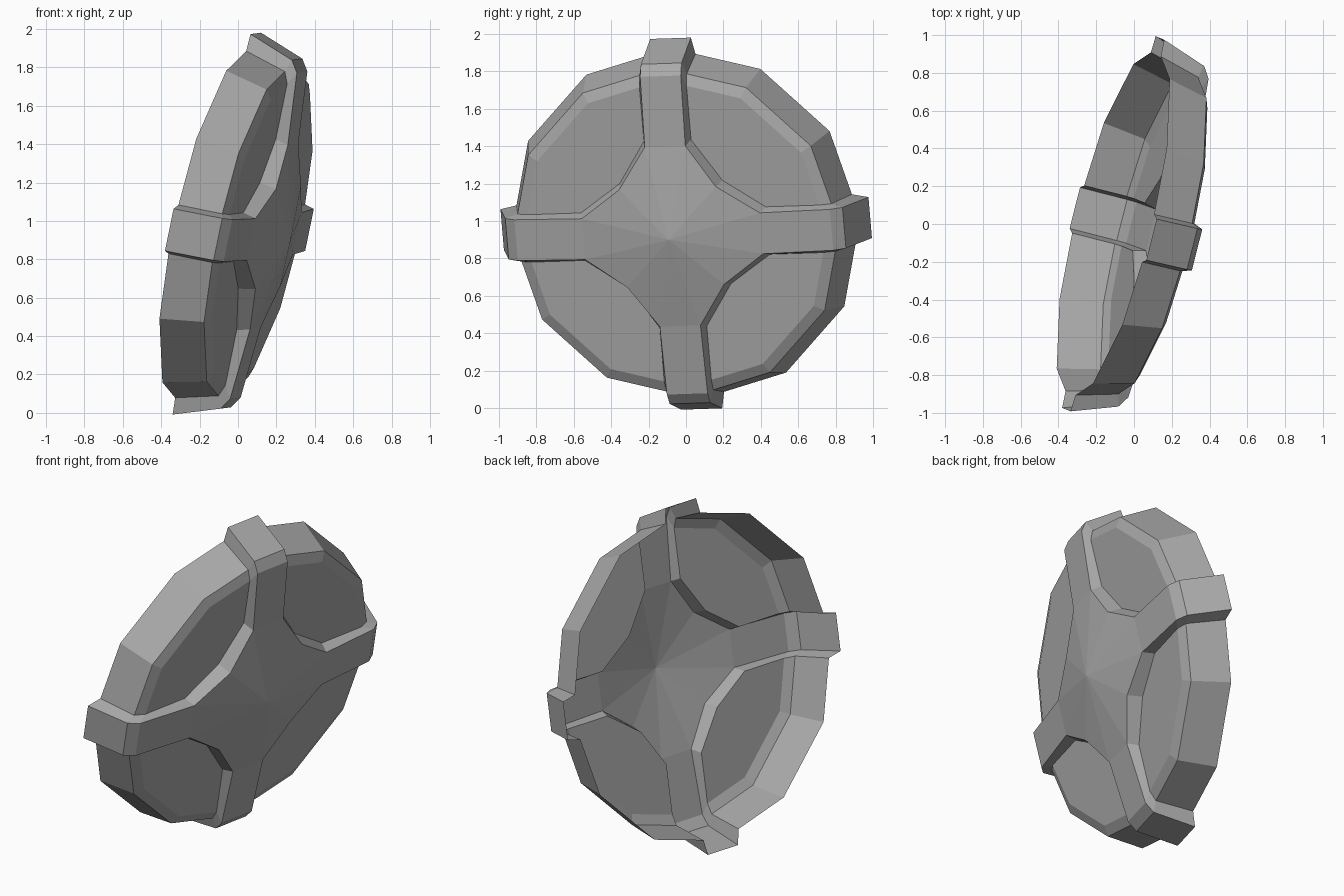
import bpy, bmesh
from math import cos, sin, radians
from mathutils import Vector, Matrix

if "Cube" in bpy.data.objects:
    bpy.data.objects.remove(bpy.data.objects["Cube"], do_unlink=True)

# Tilted frame of the shield: across, up and outward axes
across = Vector((.244, .969, .032)).normalized()
outward = Vector((.949, -.232, -.214)).normalized()
up = outward.cross(across).normalized()
frame = Matrix((across, up, outward)).transposed().to_4x4()
frame.translation = (.16, -.065, .925)

steel = bpy.data.materials.new("grey_steel")
steel.use_nodes = True
steel.diffuse_color = (.4, .4, .4, 1)
steel.node_tree.nodes["Principled BSDF"].inputs["Base Color"].default_value = (.4, .4, .4, 1)

TOP, BASE = .112, .13          # half widths of a band at its top and foot
FLOOR = -.035                  # level of the sunken panels
RIM = [(.84, FLOOR), (.9, -.06), (.96, -.285)]
BAND = [(.491, .03), (.87, 0), (.93, -.04), (1.015, -.285)]


def add_part(name, faces):
    """Make one shell part from local polygons, repeated in four quarters."""
    bm = bmesh.new()
    for k in range(4):
        turn = Matrix.Rotation(radians(90 * k), 4, 'Z')
        for face in faces:
            bm.faces.new([bm.verts.new(turn @ Vector(p)) for p in face])
    bmesh.ops.remove_doubles(bm, verts=bm.verts, dist=.0005)
    mesh = bpy.data.meshes.new(name)
    bm.to_mesh(mesh)
    bm.free()
    mesh.materials.append(steel)
    obj = bpy.data.objects.new(name, mesh)
    obj.matrix_world = frame
    bpy.context.collection.objects.link(obj)


def strips(a, b):
    return [(a[i], b[i], b[i + 1], a[i + 1]) for i in range(len(a) - 1)]


def rim_ring(r, h):
    """Quarter of a twelve-sided ring, cut off at the bands."""
    end = r - BASE * .268
    mid = [(r * cos(radians(t)), r * sin(radians(t)), h) for t in (30, 60)]
    return [(end, BASE, h), *mid, (BASE, end, h)]


# Pointed centre with its low side walls
apex = (0, 0, .12)
star = [(.491, -TOP, .03), (.491, TOP, .03), (.267, .267, .052), (TOP, .491, .03)]
foot = [(.51, BASE, FLOOR), (.283, .283, FLOOR), (BASE, .51, FLOOR)]
add_part("centre_boss", [(apex, star[i], star[i + 1]) for i in range(3)]
         + strips(foot, star[1:]))

# Sunken quarter panels and the bevelled rim
rings = [rim_ring(r, h) for r, h in RIM]
add_part("sunken_panels", [rings[0] + foot[::-1]])
add_part("rim", strips(rings[1], rings[0]) + strips(rings[2], rings[1]))

# Raised bands from the boss over the rim
left = [(r, TOP, h) for r, h in BAND]
right = [(r, -TOP, h) for r, h in BAND]
left_foot = [foot[0]] + [ring[0] for ring in rings]
right_foot = [(x, -y, z) for x, y, z in left_foot]
add_part("cross_bands", strips(left, right) + strips(left_foot, left)
         + strips(right, right_foot))
